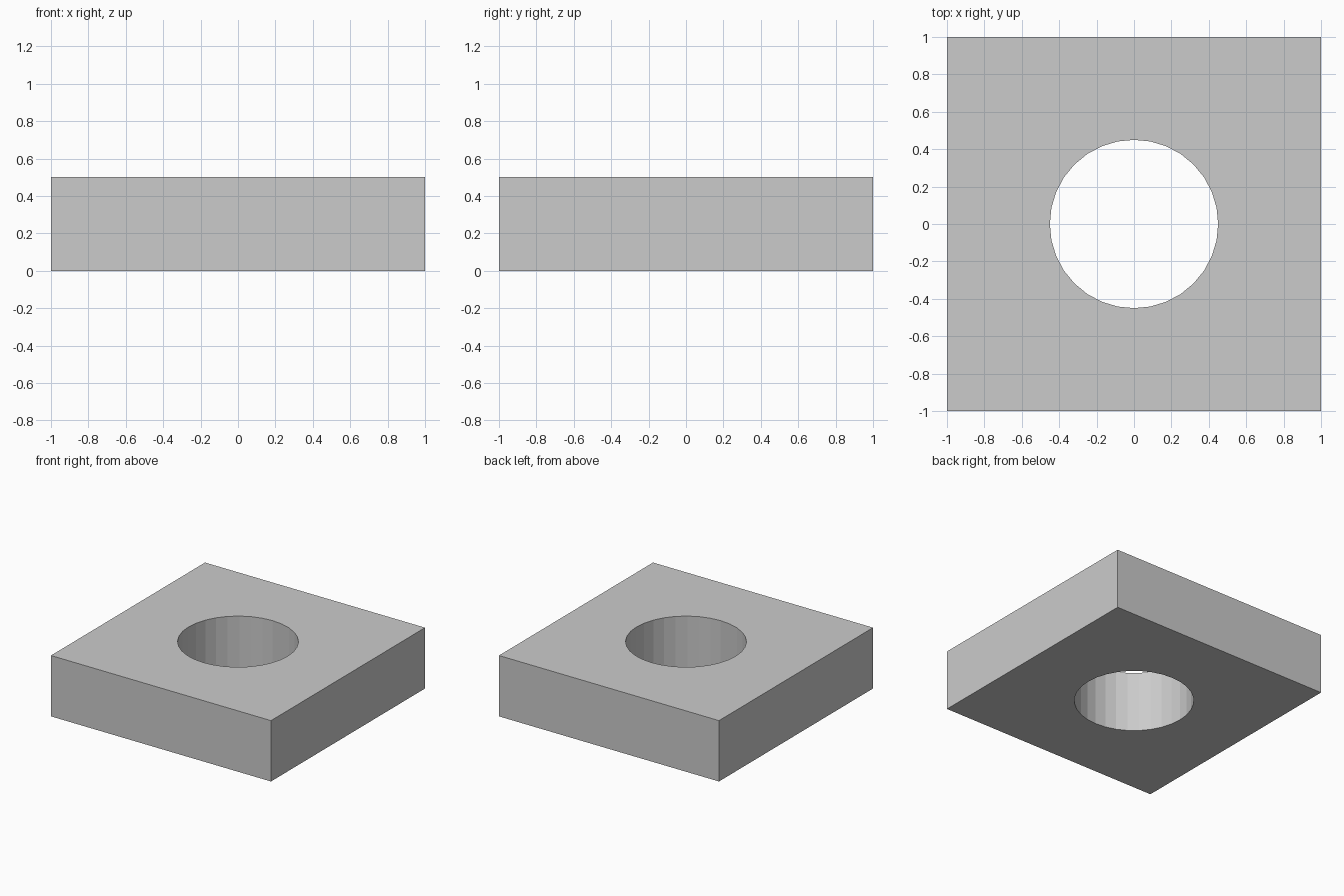
import bpy

if "Cube" in bpy.data.objects:
    bpy.data.objects.remove(bpy.data.objects["Cube"])

SIZE, HEIGHT, HOLE_RADIUS, SIDES = 2.0, 0.5, 0.45, 32

# Square plate
bpy.ops.mesh.primitive_cube_add(size=1, location=(0, 0, HEIGHT / 2))
plate = bpy.context.object
plate.name = "square_plate"
plate.scale = (SIZE, SIZE, HEIGHT)
bpy.ops.object.transform_apply(location=True, rotation=False, scale=True)

# Cutter for the round through hole
bpy.ops.mesh.primitive_cylinder_add(vertices=SIDES, radius=HOLE_RADIUS,
                                    depth=HEIGHT * 2, location=(0, 0, HEIGHT / 2))
cutter = bpy.context.object
cutter.name = "hole_cutter"
cutter.hide_render = True

# Cut the hole, then discard the cutter
cut = plate.modifiers.new("round_hole", 'BOOLEAN')
cut.operation = 'DIFFERENCE'
cut.solver = 'EXACT'
cut.object = cutter
bpy.context.view_layer.objects.active = plate
bpy.ops.object.modifier_apply(modifier=cut.name)
bpy.data.objects.remove(cutter)
